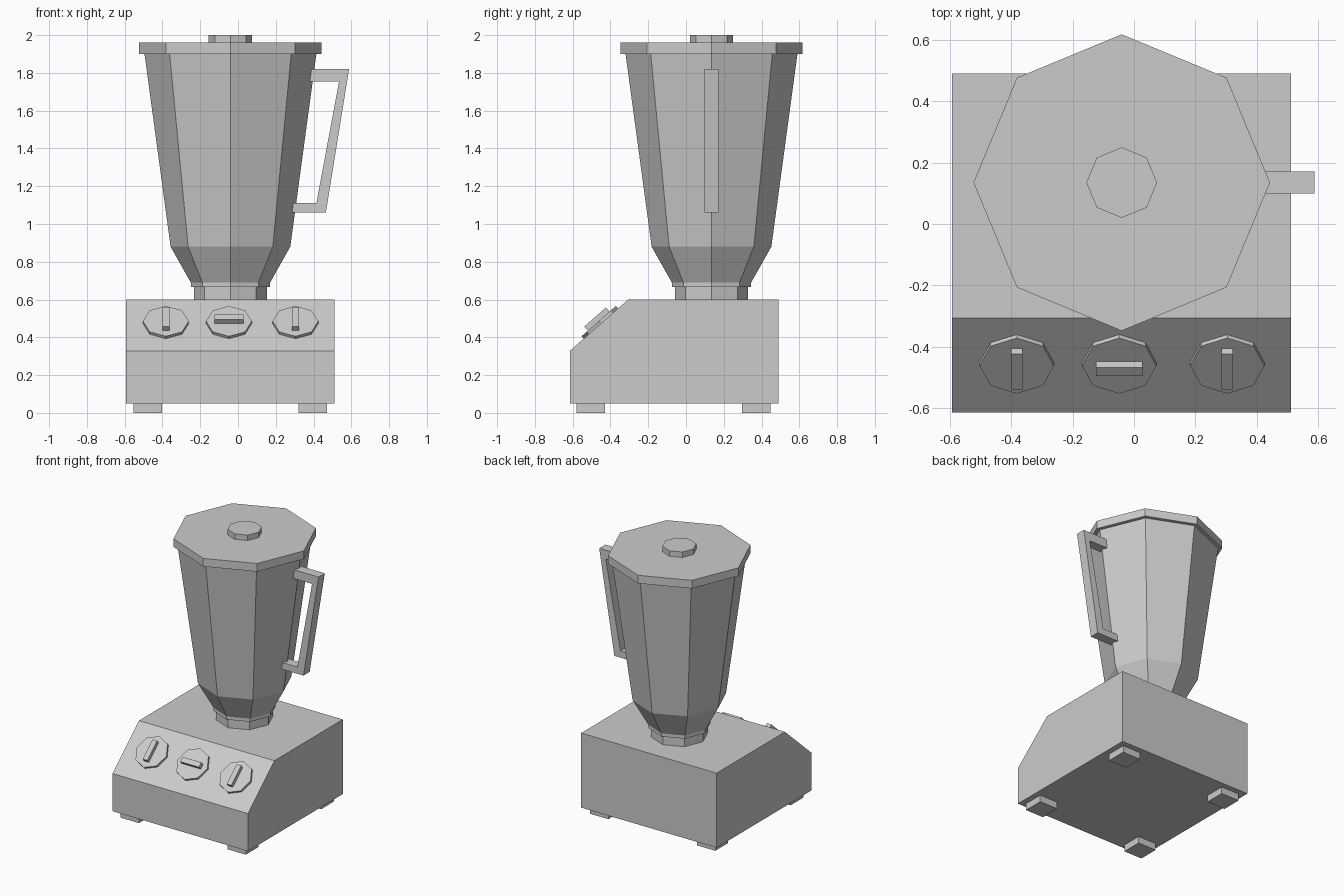
import bpy, bmesh, math
from mathutils import Matrix, Vector

if "Cube" in bpy.data.objects:
    bpy.data.objects.remove(bpy.data.objects["Cube"])

CX, CY = -0.04, 0.135   # jar axis
SIDES = 8


def finish(name, bm, matrix=Matrix.Identity(4)):
    bmesh.ops.recalc_face_normals(bm, faces=bm.faces)
    mesh = bpy.data.meshes.new(name)
    bm.to_mesh(mesh)
    bm.free()
    ob = bpy.data.objects.new(name, mesh)
    ob.matrix_world = matrix
    bpy.context.collection.objects.link(ob)
    return ob


def lathe(name, profile, matrix):
    """Eight-sided solid from (radius, height) pairs, corners on the axes."""
    bm = bmesh.new()
    rings = []
    for r, z in profile:
        rings.append([bm.verts.new((r * math.cos(i * math.tau / SIDES),
                                    r * math.sin(i * math.tau / SIDES), z))
                      for i in range(SIDES)])
    for a, b in zip(rings, rings[1:]):
        for i in range(SIDES):
            j = (i + 1) % SIDES
            bm.faces.new((a[i], a[j], b[j], b[i]))
    bm.faces.new(rings[0])
    bm.faces.new(rings[-1])
    return finish(name, bm, matrix)


def prism(name, points, offset):
    """Extrude a closed outline of 3D points by a vector."""
    bm = bmesh.new()
    face = bm.faces.new([bm.verts.new(p) for p in points])
    ext = bmesh.ops.extrude_face_region(bm, geom=[face], use_keep_orig=True)
    moved = [v for v in ext["geom"] if isinstance(v, bmesh.types.BMVert)]
    bmesh.ops.translate(bm, verts=moved, vec=Vector(offset))
    return finish(name, bm)


def box(name, center, size, matrix=Matrix.Identity(4)):
    bm = bmesh.new()
    bmesh.ops.create_cube(bm, size=1, matrix=Matrix.Diagonal((*size, 1)))
    return finish(name, bm, matrix @ Matrix.Translation(center))


# Motor base with sloping control panel
side = [(-0.615, 0.05), (0.49, 0.05), (0.49, 0.60), (-0.307, 0.60), (-0.615, 0.328)]
prism("motor_base", [(-0.593, y, z) for y, z in side], (1.105, 0, 0))

# Feet
for x in (-0.477, 0.395):
    for y in (-0.505, 0.372):
        box("foot", (x, y, 0.026), (0.15, 0.15, 0.052))

# Collar, jar, lid and lid knob share one axis
axis = Matrix.Translation((CX, CY, 0))
lathe("collar", [(0.193, 0.595), (0.193, 0.67)], axis)
lathe("jar", [(0.21, 0.667), (0.21, 0.69), (0.317, 0.88), (0.455, 1.90)], axis)
lathe("lid", [(0.483, 1.90), (0.483, 1.96)], axis)
lathe("lid_knob", [(0.115, 1.955), (0.115, 2.0)], axis)

# Handle
outline = [(0.36, 1.82), (0.588, 1.82), (0.465, 1.06), (0.27, 1.06),
           (0.27, 1.11), (0.415, 1.11), (0.535, 1.755), (0.35, 1.755)]
prism("handle", [(x, 0.099, z) for x, z in outline], (0, 0.072, 0))

# Dials on the slope, the middle one turned sideways
tilt = Matrix.Rotation(math.atan2(0.272, 0.308), 4, 'X')
for x, turn in ((-0.382, 0), (-0.048, math.pi / 2), (0.304, 0)):
    frame = Matrix.Translation((x, -0.451, 0.473)) @ tilt
    lathe("dial", [(0.121, -0.003), (0.121, 0.017)], frame)
    box("dial_grip", (0, 0, 0.03), (0.037, 0.153, 0.032),
        frame @ Matrix.Rotation(turn, 4, 'Z'))
